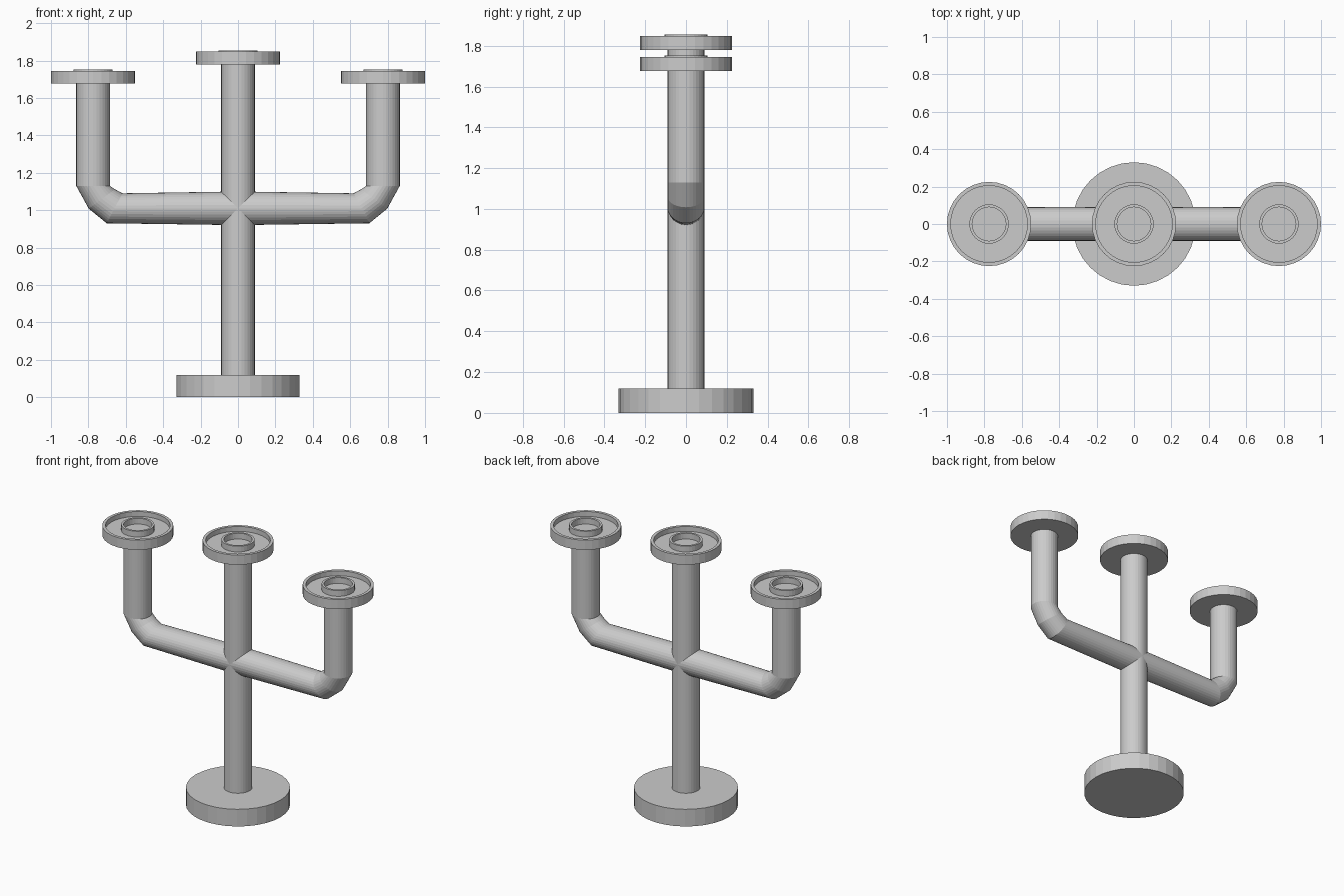
import bpy, bmesh
from math import sin, cos, tau

if "Cube" in bpy.data.objects:
    bpy.data.objects.remove(bpy.data.objects["Cube"])

SIDES = 32


def skin_rings(name, rings):
    """Join closed rings of points into a capped, flat-shaded tube."""
    bm = bmesh.new()
    loops = [[bm.verts.new(p) for p in ring] for ring in rings]
    for a, b in zip(loops, loops[1:]):
        for i in range(SIDES):
            j = (i + 1) % SIDES
            bm.faces.new((a[i], a[j], b[j], b[i]))
    bm.faces.new(loops[0])
    bm.faces.new(loops[-1])
    bmesh.ops.recalc_face_normals(bm, faces=bm.faces)
    mesh = bpy.data.meshes.new(name)
    bm.to_mesh(mesh)
    bm.free()
    obj = bpy.data.objects.new(name, mesh)
    bpy.context.collection.objects.link(obj)
    return obj


def lathe(name, profile, x=0.0, z=0.0):
    """Turn (radius, height) points around a vertical axis."""
    angles = [tau * i / SIDES for i in range(SIDES)]
    return skin_rings(name, [[(x + r * cos(a), r * sin(a), z + h) for a in angles]
                             for r, h in profile])


def arm(name, sections, side):
    """Sweep a tube in the xz plane; each section is centre x, z and half-width x, z."""
    angles = [tau * i / SIDES for i in range(SIDES)]
    return skin_rings(name, [[(side * (cx + dx * cos(a)), 0.09 * sin(a), cz + dz * cos(a))
                              for a in angles] for cx, cz, dx, dz in sections])


# Round foot and central post
lathe("base", [(0.33, 0), (0.33, 0.12)])
lathe("post", [(0.09, 0.10), (0.09, 1.79)])

# Candle cup: rimmed tray with a small raised socket ring
CUP = [(0.225, 0), (0.225, 0.068), (0.205, 0.068), (0.205, 0.034),
       (0.105, 0.034), (0.105, 0.074), (0.09, 0.074), (0.09, 0.034)]
lathe("centre_cup", CUP, 0, 1.78)

# Side arms, bending from the post up to the side cups
ARM = [(0, 1.01, 0, 0.09), (0.66, 1.01, -0.042, 0.08), (0.728, 1.06, -0.07, 0.052),
       (0.775, 1.13, -0.09, 0), (0.775, 1.69, -0.09, 0)]
for side, label in ((-1, "left"), (1, "right")):
    arm(label + "_arm", ARM, side)
    lathe(label + "_cup", CUP, side * 0.775, 1.677)
